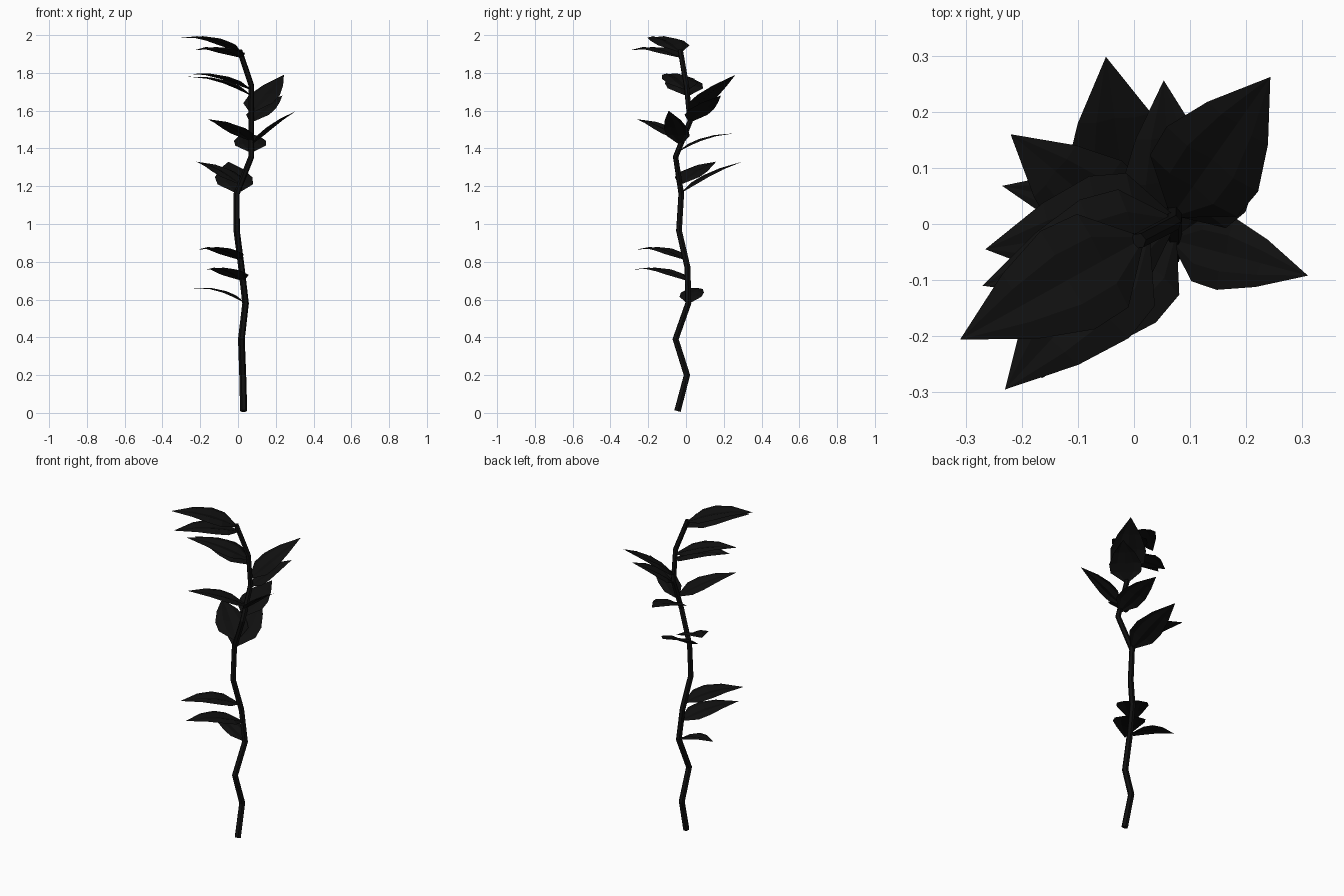
import bpy, bmesh
from mathutils import Vector

if "Cube" in bpy.data.objects:
    bpy.data.objects.remove(bpy.data.objects["Cube"])

mat = bpy.data.materials.new("dark_plant")
mat.diffuse_color = (0.005, 0.005, 0.005, 1)
mat.use_nodes = True
mat.node_tree.nodes["Principled BSDF"].inputs["Base Color"].default_value = mat.diffuse_color

# Crooked stem: a tapered six-sided tube along a path
PATH = [(0.03, -0.045, 0.01), (0.025, 0.005, 0.2), (0.018, -0.055, 0.39),
        (0.04, 0.012, 0.58), (0.018, 0.008, 0.77), (-0.007, -0.037, 0.965),
        (-0.007, -0.025, 1.16), (0.07, -0.055, 1.355), (0.07, 0.022, 1.545),
        (0.07, 0.002, 1.735), (0.008, -0.03, 1.92)]
curve = bpy.data.curves.new("stem_path", 'CURVE')
curve.dimensions = '3D'
curve.bevel_depth = 0.018
curve.bevel_resolution = 1
curve.use_fill_caps = True
spline = curve.splines.new('POLY')
spline.points.add(len(PATH) - 1)
for i, (pt, co) in enumerate(zip(spline.points, PATH)):
    pt.co = (*co, 1)
    pt.radius = 1.05 - 0.025 * i
tube = bpy.data.objects.new("stem_curve", curve)
bpy.context.collection.objects.link(tube)
bpy.context.view_layer.update()
mesh = bpy.data.meshes.new_from_object(tube.evaluated_get(bpy.context.evaluated_depsgraph_get()))
bpy.data.objects.remove(tube)
mesh.shade_flat()
mesh.materials.clear()
mesh.materials.append(mat)
bpy.context.collection.objects.link(bpy.data.objects.new("stem", mesh))


def stem_at(z):
    for a, b in zip(PATH, PATH[1:]):
        if a[2] <= z <= b[2]:
            return Vector(a).lerp(Vector(b), (z - a[2]) / (b[2] - a[2]))
    return Vector(PATH[-1])


# Pleated, arched leaf blade from the stem to a pointed tip
ROWS = [(0, 0.1), (0.22, 0.95), (0.42, 1.0), (0.68, 0.66)]
COLS = [(-1, 0), (-0.5, 0.12), (0, 0), (0.5, 0.12), (1, 0)]


def leaf(name, base_z, tip, half_width, arch):
    base, tip = stem_at(base_z), Vector(tip)
    axis = tip - base
    side = axis.cross(Vector((0, 0, 1))).normalized()
    up = side.cross(axis).normalized()
    bm = bmesh.new()
    grid = []
    for t, w in ROWS:
        mid = base + axis * t + up * (arch * 4 * t * (1 - t))
        grid.append([bm.verts.new(mid + side * (c * w * half_width) + up * (h * w * half_width))
                     for c, h in COLS])
    end = bm.verts.new(tip)
    for r0, r1 in zip(grid, grid[1:]):
        for j in range(4):
            bm.faces.new((r0[j], r0[j + 1], r1[j + 1], r1[j]))
    for j in range(4):
        bm.faces.new((grid[-1][j], grid[-1][j + 1], end))
    me = bpy.data.meshes.new(name)
    bm.to_mesh(me)
    bm.free()
    me.materials.append(mat)
    bpy.context.collection.objects.link(bpy.data.objects.new(name, me))


# Leaves from bottom to top: stem height, tip, half width, arch
LEAVES = [
    (0.58, (-0.235, 0.068, 0.66), 0.062, 0.025),
    (0.70, (-0.165, -0.275, 0.76), 0.09, 0.025),
    (0.81, (-0.21, -0.26, 0.865), 0.09, 0.028),
    (1.165, (-0.05, 0.298, 1.33), 0.10, 0.015),
    (1.21, (-0.22, 0.16, 1.33), 0.09, 0.02),
    (1.38, (0.053, 0.256, 1.48), 0.085, 0.02),
    (1.42, (0.31, -0.092, 1.60), 0.066, 0.012),
    (1.44, (-0.16, -0.26, 1.555), 0.085, 0.02),
    (1.54, (0.235, 0.185, 1.68), 0.09, 0.012),
    (1.59, (0.243, 0.262, 1.79), 0.10, 0.01),
    (1.68, (-0.265, -0.045, 1.78), 0.10, 0.025),
    (1.71, (-0.27, -0.11, 1.795), 0.09, 0.025),
    (1.88, (-0.23, -0.295, 1.92), 0.10, 0.025),
    (1.91, (-0.31, -0.206, 1.985), 0.10, 0.03),
]
for n, spec in enumerate(LEAVES, 1):
    leaf(f"leaf_{n:02d}", *spec)
